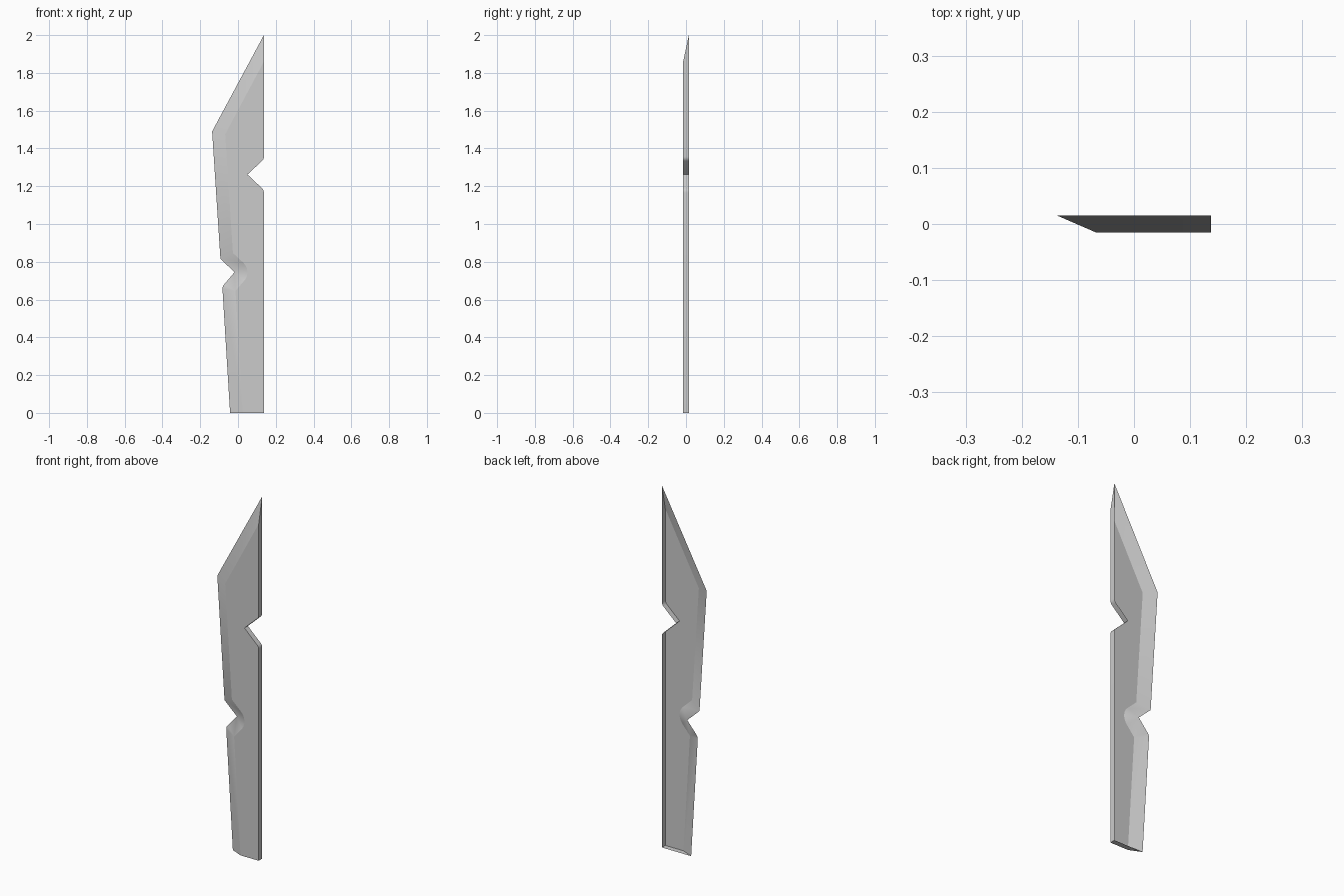
import bpy, bmesh, math
from mathutils import Vector

if "Cube" in bpy.data.objects:
    bpy.data.objects.remove(bpy.data.objects["Cube"])

T, R, W = 0.015, 0.068, 0.137      # half thickness, bevel width, half width


def inward(a, b):
    # unit normal pointing into the blade, for an edge walked up the left side
    d = (b - a).normalized()
    return Vector((d.y, -d.x))


def mitre(p, n1, n2):
    return p + (n1 + n2) * R / (1 + n1.dot(n2))


def soften(a, p, b, r=0.014):
    # small rounded corner at p between neighbours a and b
    s, e = p + (a - p).normalized() * r, p + (b - p).normalized() * r
    return [s * (1 - t) ** 2 + p * 2 * t * (1 - t) + e * t * t
            for t in (0, 0.25, 0.5, 0.75, 1)]


# Cutting edge from the base up to the point (x, z)
A, B, N, C, D, E = [Vector(p) for p in (
    (-0.042, 0), (-0.083, 0.669), (-0.018, 0.745),
    (-0.093, 0.815), (-W, 1.49), (W, 2.0))]
n = [inward(a, b) for a, b in ((A, B), (B, N), (N, C), (C, D), (D, E))]

# Pairs: sharp back edge point, inset front point
pairs = [(A, Vector((A.x + R, 0)))]
fb = mitre(B, n[0], n[1])
pairs += [(p, fb) for p in soften(A, B, N)]
a0, a1 = [math.atan2(v.y, v.x) for v in (n[1], n[2])]
for i in range(9):                  # rounded bevel around the left notch
    a = a0 + (a1 - a0) * i / 8
    pairs.append((N, N + R * Vector((math.cos(a), math.sin(a)))))
pairs.append((C, mitre(C, n[2], n[3])))
pairs.append((D, mitre(D, n[3], n[4])))
pairs.append((E, Vector((W, 1.86))))

# Straight spine with its square-cut notch, back down to the base
hi, tip, lo, base = [Vector(p) for p in (
    (W, 1.343), (0.05, 1.262), (W, 1.18), (W, 0))]
for p in soften(E, hi, tip) + [tip] + soften(tip, lo, base) + [base]:
    pairs.append((p, p))

# Half blade: front face, bevels, spine and base; the back is open
bm = bmesh.new()
cache = {}


def vert(p, y):
    k = (round(p.x, 5), y, round(p.y, 5))
    if k not in cache:
        cache[k] = bm.verts.new(k)
    return cache[k]


def face(vs):
    vs = list(dict.fromkeys(vs))
    if len(vs) > 2:
        return bm.faces.new(vs)


back = [vert(b, T) for b, f in pairs]
front = [vert(f, -T) for b, f in pairs]
face(front[::-1])
for i in range(len(pairs)):
    j = (i + 1) % len(pairs)
    face([back[j], back[i], front[i], front[j]])
bm.normal_update()
bmesh.ops.recalc_face_normals(bm, faces=bm.faces[:])
flat = max(bm.faces, key=lambda f: f.calc_area())
if flat.normal.y > 0:
    bmesh.ops.reverse_faces(bm, faces=bm.faces[:])
bm.normal_update()
bmesh.ops.triangulate(bm, faces=[flat])
mesh = bpy.data.meshes.new("blade")
bm.to_mesh(mesh)
bm.free()
blade = bpy.data.objects.new("blade", mesh)
bpy.context.collection.objects.link(blade)
bpy.context.view_layer.objects.active = blade
blade.select_set(True)
bpy.ops.object.shade_smooth_by_angle(angle=math.radians(20))
